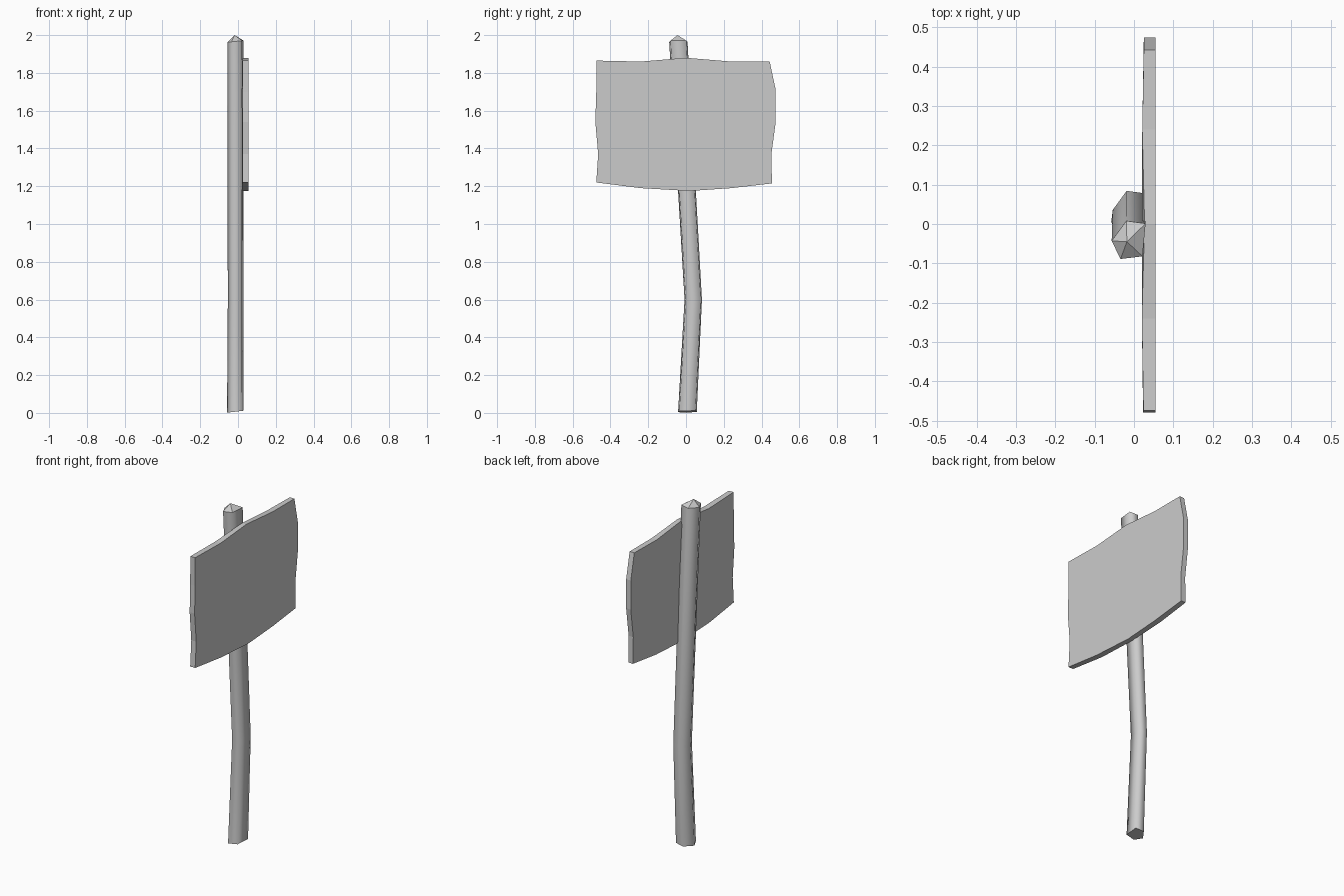
import bpy, bmesh

if "Cube" in bpy.data.objects:
    bpy.data.objects.remove(bpy.data.objects["Cube"])


def finish(name, bm, smooth=None):
    bmesh.ops.recalc_face_normals(bm, faces=bm.faces[:])
    for f in bm.faces:
        f.smooth = bool(smooth and f in smooth)
    mesh = bpy.data.meshes.new(name)
    bm.to_mesh(mesh)
    bm.free()
    obj = bpy.data.objects.new(name, mesh)
    bpy.context.collection.objects.link(obj)
    return obj


# Post: five-sided log section swept through a bend, with a blunt pointed top
section = [(-0.02, 0.052), (-0.058, 0.0), (-0.035, -0.047),
           (0.022, -0.04), (0.03, 0.045)]
# (y offset, z, scale, z tilt along x)
rings = [(0.005, 0.008, 1.0, 0.12), (0.036, 0.6, 0.93, 0.0), (-0.043, 1.968, 0.98, 0.1)]
bm = bmesh.new()
loops = [[bm.verts.new((x * s, oy + y * s, z + x * tilt)) for x, y in section]
         for oy, z, s, tilt in rings]
sides = []
n = len(section)
for a, b in zip(loops, loops[1:]):
    for i in range(n):
        j = (i + 1) % n
        sides.append(bm.faces.new((a[i], a[j], b[j], b[i])))
bm.faces.new(loops[0][::-1])
tip = bm.verts.new((-0.018, -0.045, 2.0))
for i in range(n):
    bm.faces.new((loops[-1][i], loops[-1][(i + 1) % n], tip))
finish("post", bm, set(sides))

# Sign board: wavy rough-cut outline (y, z, back x), given thickness along x
outline = [(-0.475, 1.865, 0.024), (-0.24, 1.86, 0.02), (0.0, 1.88, 0.027),
           (0.24, 1.86, 0.021), (0.443, 1.86, 0.025), (0.475, 1.71, 0.025),
           (0.475, 1.54, 0.025), (0.452, 1.37, 0.025), (0.455, 1.215, 0.025),
           (0.24, 1.19, 0.021), (0.02, 1.175, 0.026), (-0.24, 1.19, 0.02),
           (-0.475, 1.22, 0.023), (-0.465, 1.37, 0.023), (-0.48, 1.54, 0.023),
           (-0.475, 1.7, 0.023)]
bm = bmesh.new()
back = [bm.verts.new((x, y, z)) for y, z, x in outline]
front = [bm.verts.new((0.055, y, z)) for y, z, x in outline]
bm.faces.new(back)
bm.faces.new(front[::-1])
for i in range(len(outline)):
    j = (i + 1) % len(outline)
    bm.faces.new((back[i], front[i], front[j], back[j]))
finish("sign_board", bm)
